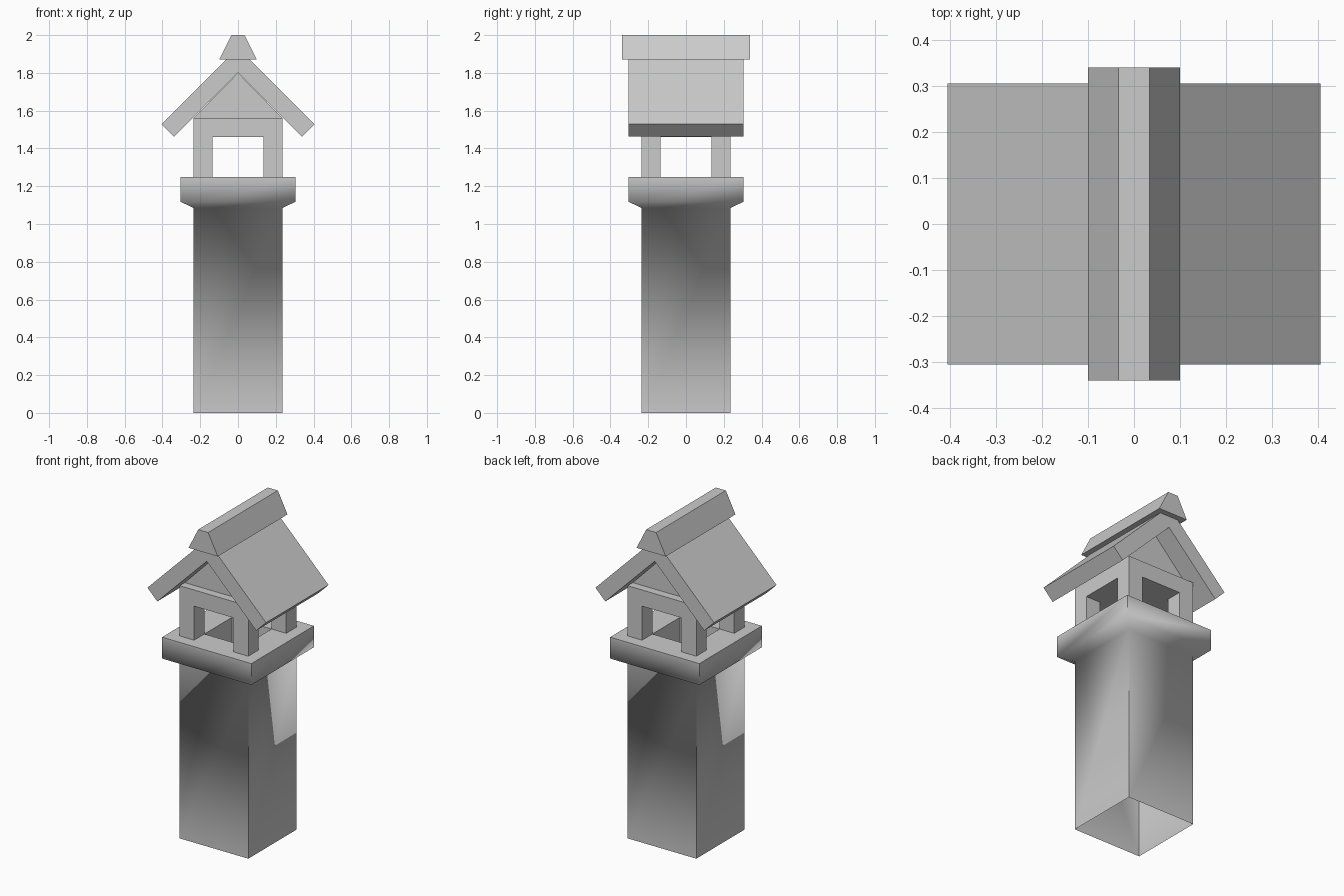
import bpy
import bmesh
import math

cube = bpy.data.objects.get("Cube")
if cube:
    bpy.data.objects.remove(cube, do_unlink=True)

stone = bpy.data.materials.new("stone_grey")
stone.use_nodes = True
GREY = (0.6, 0.6, 0.6, 1)
stone.diffuse_color = GREY
stone.node_tree.nodes["Principled BSDF"].inputs["Base Color"].default_value = GREY


def make_object(name, verts, faces):
    mesh = bpy.data.meshes.new(name)
    mesh.from_pydata(verts, [], faces)
    mesh.materials.append(stone)
    obj = bpy.data.objects.new(name, mesh)
    bpy.context.collection.objects.link(obj)
    return obj


def prism(name, outline, half_depth):
    """Extrude a closed x-z outline symmetrically along y."""
    n = len(outline)
    verts = [(x, y, z) for y in (-half_depth, half_depth) for x, z in outline]
    faces = [tuple(range(n)), tuple(range(2 * n - 1, n - 1, -1))]
    faces += [(i, i + n, (i + 1) % n + n, (i + 1) % n) for i in range(n)]
    obj = make_object(name, verts, faces)
    bm = bmesh.new()
    bm.from_mesh(obj.data)
    bmesh.ops.recalc_face_normals(bm, faces=bm.faces)
    bm.to_mesh(obj.data)
    bm.free()
    return obj


def rect(half, low, high):
    return [(-half, low), (half, low), (half, high), (-half, high)]


def square_shell(name, profile):
    """Stack square rings from (half width, height) pairs; close the last ring."""
    corners = [(-1, -1), (1, -1), (1, 1), (-1, 1)]
    verts = [(r * x, r * y, z) for r, z in profile for x, y in corners]
    faces = []
    for ring in range(len(profile) - 1):
        a, b = ring * 4, ring * 4 + 4
        faces += [(a + i, a + (i + 1) % 4, b + (i + 1) % 4, b + i) for i in range(4)]
    last = len(verts) - 4
    faces.append(tuple(range(last, last + 4)))
    return make_object(name, verts, faces)


BODY, FLUE, RIM = 0.235, 0.135, 0.305
DECK, LINTEL, PLATE = 1.25, 1.46, 1.56

# Shaft, flared collar and recessed flue, open at the bottom
shaft = square_shell("chimney_shaft", [
    (BODY, 0), (BODY, 1.085), (RIM, 1.118), (RIM, DECK), (FLUE, DECK), (FLUE, 1.0)])
bpy.ops.object.select_all(action="DESELECT")
shaft.select_set(True)
bpy.context.view_layer.objects.active = shaft
bpy.ops.object.shade_smooth_by_angle(angle=math.radians(70))

# Open vent housing: a block pierced in both directions
housing = prism("vent_housing", rect(BODY, DECK, PLATE), BODY)
cutters = [prism("vent_cutter", rect(FLUE, DECK - 0.1, LINTEL), 0.5) for _ in range(2)]
cutters[1].rotation_euler.z = math.pi / 2
for cutter in cutters:
    cutter.hide_render = True
    mod = housing.modifiers.new("opening", "BOOLEAN")
    mod.operation = "DIFFERENCE"
    mod.solver = "EXACT"
    mod.object = cutter
bpy.context.view_layer.update()
graph = bpy.context.evaluated_depsgraph_get()
housing_mesh = bpy.data.meshes.new_from_object(housing.evaluated_get(graph))
housing.modifiers.clear()
housing.data = housing_mesh
for cutter in cutters:
    bpy.data.objects.remove(cutter, do_unlink=True)

# Gable block set back behind the housing face
prism("gable", [(-BODY, PLATE), (BODY, PLATE), (0, 1.8)], 0.185)

# Pitched roof with square-cut eaves
slope = [(0, 1.8), (0.338, 1.462), (0.405, 1.529), (0, 1.934)]
mirrored = [(-x, z) for x, z in slope[2:0:-1]]
prism("roof", slope + mirrored, RIM)

# Ridge cap
prism("ridge_cap", [(-0.1, 1.87), (0.1, 1.87), (0.034, 2.0), (-0.034, 2.0)], 0.34)
